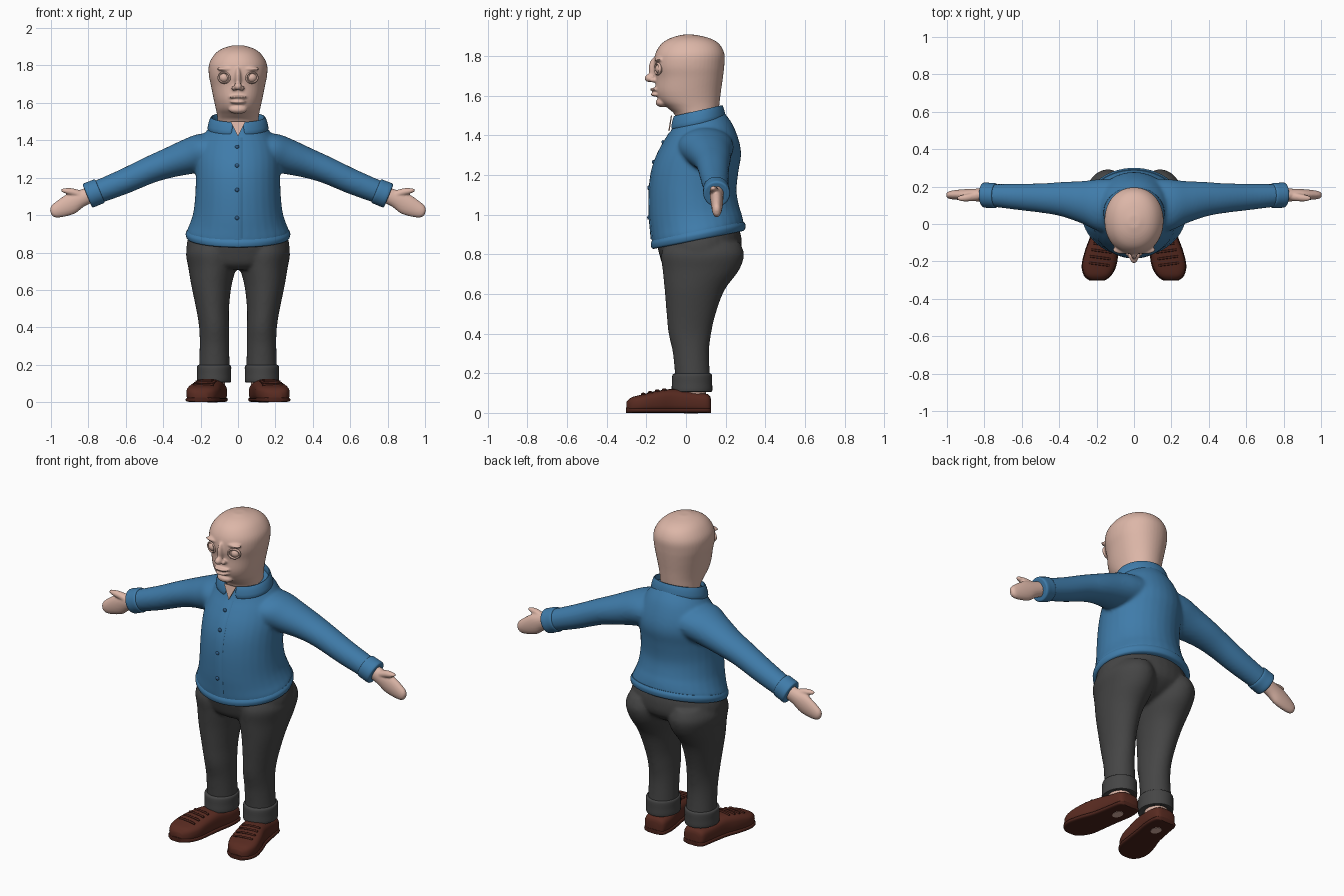
import bpy, bmesh, math
from mathutils import Vector, Matrix
from mathutils.bvhtree import BVHTree

cube = bpy.data.objects.get("Cube")
if cube:
    bpy.data.objects.remove(cube, do_unlink=True)


def material(name, r, g, b):
    m = bpy.data.materials.new(name)
    m.use_nodes = True
    m.diffuse_color = (r, g, b, 1)
    bsdf = next(n for n in m.node_tree.nodes if n.type == 'BSDF_PRINCIPLED')
    bsdf.inputs["Base Color"].default_value = (r, g, b, 1)
    bsdf.inputs["Roughness"].default_value = .7
    return m


SKIN = material("skin", .72, .47, .39)
BLUE = material("shirt blue", .05, .2, .4)
NAVY = material("button blue", .03, .11, .24)
GREY = material("trouser grey", .06, .06, .06)
BROWN = material("shoe brown", .1, .024, .015)
DARK = material("sole brown", .07, .017, .011)


def sgn_pow(v, p):
    return math.copysign(abs(v) ** p, v)


def spline(a, b, c, d, t):
    return .5 * (2 * b + (c - a) * t + (2 * a - 5 * b + 4 * c - d) * t * t + (3 * b - a - 3 * c + d) * t ** 3)


def loft(bm, rings, p=1, sides=32, steps=4, both=False):
    """Skin rings given as (centre, u axis, v axis), smoothed along their length."""
    n = len(rings)
    rows = []
    for i in range(n - 1):
        q = [rings[min(max(i + k, 0), n - 1)] for k in (-1, 0, 1, 2)]
        for s in range(steps):
            rows.append([spline(*(Vector(r[j]) for r in q), s / steps) for j in range(3)])
    rows.append([Vector(v) for v in rings[-1]])
    for side in ((1, -1) if both else (1,)):
        loops = []
        for c, u, v in rows:
            loop = []
            for k in range(sides):
                a = math.tau * k / sides
                co = c + u * sgn_pow(math.cos(a), p) + v * sgn_pow(math.sin(a), p)
                loop.append(bm.verts.new((co.x * side, co.y, co.z)))
            loops.append(loop)
        for lo, hi in zip(loops, loops[1:]):
            for k in range(sides):
                m = (k + 1) % sides
                bm.faces.new((lo[k], lo[m], hi[m], hi[k]))
        bm.faces.new(loops[0])
        bm.faces.new(loops[-1])


def level(z, half, front, back, tilt=0, x=0):
    """Horizontal ring between a front and a back depth, tipped up at the back."""
    ry = (back - front) / 2
    return (x, (front + back) / 2, z), (half, 0, 0), (0, ry, ry * tilt)


def across(x, y, z, depth, tall):
    """Ring around the drooping arm."""
    return (x, y, z), (0, depth, 0), (.38 * tall, 0, .92 * tall)


def ball(bm, centre, size, both=False):
    for s in ((1, -1) if both else (1,)):
        mat = Matrix.Translation((centre[0] * s, centre[1], centre[2])) @ Matrix.Diagonal((*size, 1))
        bmesh.ops.create_uvsphere(bm, u_segments=24, v_segments=14, radius=1, matrix=mat)


def finish(name, bm, mat, voxel=0, smooth=4, mods=()):
    bmesh.ops.recalc_face_normals(bm, faces=bm.faces)
    mesh = bpy.data.meshes.new(name)
    bm.to_mesh(mesh)
    bm.free()
    mesh.materials.append(mat)
    ob = bpy.data.objects.new(name, mesh)
    bpy.context.scene.collection.objects.link(ob)
    if voxel:
        r = ob.modifiers.new("blend", 'REMESH')
        r.mode, r.voxel_size = 'VOXEL', voxel
        s = ob.modifiers.new("soften", 'SMOOTH')
        s.factor, s.iterations = .5, smooth
    for kind, key, value in mods:
        setattr(ob.modifiers.new(kind.lower(), kind), key, value)
    if ob.modifiers:
        bpy.context.view_layer.update()
        ev = ob.evaluated_get(bpy.context.evaluated_depsgraph_get())
        ob.data = bpy.data.meshes.new_from_object(ev)
        ob.modifiers.clear()
    for f in ob.data.polygons:
        f.use_smooth = True
    if not voxel:
        ob.data.set_sharp_from_angle(angle=math.radians(50))
    return ob


# Shirt body and sleeves, blended into one skin
bm = bmesh.new()
loft(bm, [level(.885, .262, -.165, .285, .2), level(.91, .275, -.172, .29, .2), level(.96, .255, -.178, .282, .17),
          level(1.02, .238, -.184, .268, .1), level(1.12, .228, -.184, .255), level(1.22, .226, -.172, .265),
          level(1.3, .225, -.145, .278), level(1.37, .21, -.108, .268), level(1.44, .175, -.075, .235, .1),
          level(1.5, .13, -.055, .19, .15)])
loft(bm, [across(.08, .1, 1.35, .14, .1), across(.18, .1, 1.335, .14, .105), across(.27, .115, 1.31, .115, .095),
          across(.38, .132, 1.275, .093, .08), across(.48, .138, 1.238, .08, .072), across(.62, .145, 1.175, .07, .067),
          across(.79, .155, 1.108, .058, .06)], both=True)
shirt = finish("shirt", bm, BLUE, .01, 6)

# Rolled hem
bm = bmesh.new()
loft(bm, [level(.872, .262, -.162, .286, .2), level(.878, .274, -.173, .297, .2), level(.9, .28, -.177, .3, .2),
          level(.918, .272, -.17, .292, .2)], sides=64)
finish("shirt_hem", bm, BLUE)

# Sleeve cuffs
bm = bmesh.new()
loft(bm, [across(.738, .152, 1.13, .058, .058), across(.742, .152, 1.128, .066, .068), across(.77, .153, 1.117, .067, .069),
          across(.802, .155, 1.104, .066, .068), across(.806, .155, 1.102, .05, .052)], both=True)
finish("sleeve_cuffs", bm, BLUE)

# Turned collar, open at the front
bm = bmesh.new()
rows = []
for i in range(41):
    a = (i / 20 - 1) * (math.pi - .2)
    back = (1 + math.cos(a)) / 2
    rows.append([bm.verts.new((math.sin(a) * .152 * k, .06 + math.cos(a) * .13 * k, low + back * .055))
                 for k, low in ((.9, 1.44), (.9, 1.493), (.95, 1.503), (1.03, 1.475), (1.1, 1.43))])
for r, s in zip(rows, rows[1:]):
    for k in range(4):
        bm.faces.new((r[k], s[k], s[k + 1], r[k + 1]))
finish("collar", bm, BLUE, mods=(('SOLIDIFY', 'thickness', .012), ('SUBSURF', 'levels', 1)))

# Button placket and buttons laid on the shirt front
tree = BVHTree.FromPolygons([v.co for v in shirt.data.vertices], [p.vertices[:] for p in shirt.data.polygons])


def front_y(x, z):
    return tree.ray_cast(Vector((x, -1, z)), Vector((0, 1, 0)))[0].y


bm = bmesh.new()
rows = []
for i in range(31):
    z = .875 + i / 30 * .54
    rows.append([bm.verts.new((x, front_y(x, z) - lift, z))
                 for x, lift in ((-.022, -.002), (-.021, .005), (.0, .005), (.021, .004), (.026, -.001))])
for r, s in zip(rows, rows[1:]):
    for k in range(4):
        bm.faces.new((r[k], r[k + 1], s[k + 1], s[k]))
finish("placket", bm, BLUE)
bm = bmesh.new()
for z in (.985, 1.135, 1.265, 1.365):
    ball(bm, (-.005, front_y(0, z) - .006, z), (.011, .007, .011))
finish("buttons", bm, NAVY)

# Skin showing in the open neck
bm = bmesh.new()
bm.faces.new([bm.verts.new(c) for c in ((-.04, -.07, 1.5), (0, front_y(0, 1.42) - .006, 1.42), (.04, -.07, 1.5))])
finish("open_neck", bm, SKIN, mods=(('SOLIDIFY', 'thickness', .006),))

# Head, neck and facial features
bm = bmesh.new()
loft(bm, [level(1.42, .095, -.04, .15), level(1.5, .108, -.055, .155), level(1.535, .112, -.09, .165),
          level(1.57, .119, -.132, .17), level(1.62, .13, -.153, .176), level(1.69, .144, -.154, .186),
          level(1.75, .156, -.162, .193), level(1.81, .154, -.155, .194), level(1.86, .125, -.125, .168),
          level(1.89, .085, -.078, .118), level(1.907, .03, -.02, .045)], p=.95, sides=48)
ball(bm, (0, -.163, 1.735), (.016, .025, .055))
ball(bm, (0, -.184, 1.688), (.021, .026, .021))
ball(bm, (.021, -.167, 1.679), (.015, .018, .013), True)
ball(bm, (.065, -.138, 1.782), (.05, .022, .011), True)
ball(bm, (0, -.153, 1.631), (.05, .03, .009))
ball(bm, (0, -.149, 1.605), (.042, .03, .01))
ball(bm, (0, -.12, 1.565), (.05, .034, .024))
finish("head", bm, SKIN, .006, 5)

# Eyes with raised lids
bm = bmesh.new()
ball(bm, (.073, -.126, 1.735), (.029, .029, .027), True)
finish("eyes", bm, SKIN)
bm = bmesh.new()
for s in (1, -1):
    turn = Matrix.Rotation(s * .35, 3, 'Z')
    rows = []
    for i in range(28):
        a = math.tau * i / 28
        rows.append([bm.verts.new(Vector((s * .074, -.142, 1.735)) + turn @ Vector(
            (math.cos(a) * (.032 + .006 * math.cos(b)), .008 * math.sin(b), math.sin(a) * (.027 + .006 * math.cos(b)))))
            for b in (math.tau * j / 8 for j in range(8))])
    for i in range(28):
        r, t = rows[i], rows[(i + 1) % 28]
        for j in range(8):
            bm.faces.new((r[j], t[j], t[(j + 1) % 8], r[(j + 1) % 8]))
finish("eyelids", bm, SKIN)

# Mitten-like hands with thumbs up
bm = bmesh.new()
loft(bm, [across(.77, .155, 1.118, .036, .042), across(.84, .155, 1.088, .034, .046), across(.89, .156, 1.062, .031, .056),
          across(.94, .156, 1.038, .027, .049), across(.985, .155, 1.018, .021, .034), across(1, .155, 1.01, .01, .014)], both=True)
loft(bm, [across(.83, .15, 1.105, .025, .03), across(.88, .142, 1.122, .021, .024), across(.92, .138, 1.128, .017, .017),
          across(.945, .138, 1.131, .008, .008)], both=True)
finish("hands", bm, SKIN, .006, 3)

# Trousers: hips and two legs blended together
bm = bmesh.new()
loft(bm, [level(.91, .25, -.14, .26, .2), level(.86, .272, -.143, .28, .1), level(.8, .272, -.135, .272),
          level(.74, .23, -.115, .2), level(.71, .15, -.08, .12)])
loft(bm, [level(.86, .11, -.1, .27, 0, .14), level(.8, .138, -.125, .293, 0, .14), level(.72, .128, -.118, .268, 0, .138),
          level(.62, .107, -.108, .195, 0, .142), level(.5, .088, -.098, .15, 0, .136), level(.4, .08, -.088, .127, 0, .128),
          level(.3, .079, -.066, .116, 0, .126), level(.15, .083, -.052, .124, 0, .127)], both=True)
finish("trousers", bm, GREY, .01, 6)

# Turned-up trouser cuffs
bm = bmesh.new()
loft(bm, [level(.112, .07, -.05, .11, 0, .128), level(.108, .09, -.071, .131, 0, .128), level(.15, .091, -.071, .132, 0, .128),
          level(.192, .091, -.068, .131, 0, .128), level(.198, .078, -.05, .12, 0, .128)], both=True)
finish("trouser_cuffs", bm, GREY)

# Ankles, and the patch of heel seen through each sole
bm = bmesh.new()
loft(bm, [level(.06, .06, -.035, .1, 0, .13), level(.16, .06, -.035, .1, 0, .13)], both=True)
loft(bm, [level(-.002, .026, -.01, .06, 0, .136), level(.002, .026, -.01, .06, 0, .136)], both=True)
finish("ankles", bm, SKIN)

# Shoes: depth, centre, half width and height from heel to toe
LAST = [(.126, .13, .04, .07), (.11, .13, .065, .094), (.04, .134, .075, .106), (-.06, .152, .077, .12),
        (-.14, .172, .086, .112), (-.22, .187, .089, .093), (-.275, .195, .068, .078), (-.3, .198, .035, .055)]
bm = bmesh.new()
loft(bm, [((x, y, h / 2), (w, 0, 0), (0, 0, h / 2)) for y, x, w, h in LAST], p=.65, both=True)
finish("shoes", bm, BROWN)
bm = bmesh.new()
loft(bm, [((x, y * 1.01, .013), (w + .004, 0, 0), (0, 0, .013)) for y, x, w, h in LAST], p=.5, both=True)
finish("soles", bm, DARK)

# Laces bent over the instep
bm = bmesh.new()
for y, x, w, h in ((-.215, .186, .089, .094), (-.18, .18, .088, .103), (-.145, .173, .086, .111), (-.11, .165, .083, .116)):
    path = []
    for i in range(9):
        t = (i / 4 - 1) * .62
        z = h / 2 * (1 + (1 - abs(t) ** 3.08) ** .325)
        path.append(((x + t * w, y + .012 * t, z + .002), (0, .006, 0), (0, 0, .006)))
    loft(bm, path, sides=8, steps=2, both=True)
finish("laces", bm, DARK)
